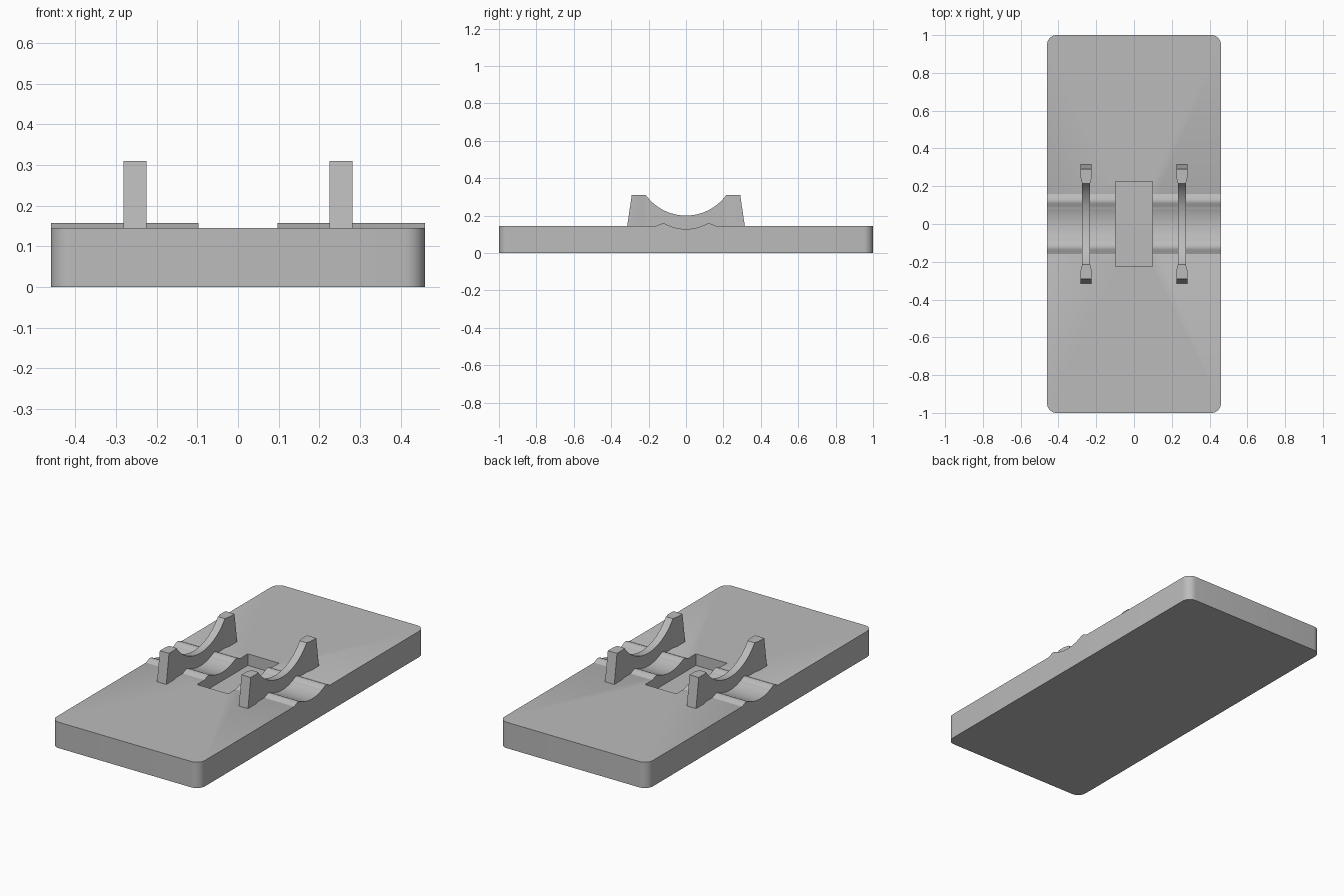
import bpy, bmesh, math

if "Cube" in bpy.data.objects:
    bpy.data.objects.remove(bpy.data.objects["Cube"])

grey = bpy.data.materials.new("plain grey")
grey.use_nodes = True
grey.diffuse_color = (0.5, 0.5, 0.5, 1)
grey.node_tree.nodes["Principled BSDF"].inputs["Base Color"].default_value = (0.5, 0.5, 0.5, 1)

TOP = 0.145
HALF_X, HALF_Y = 0.46, 1.0
GROOVE_R, GROOVE_Z = 0.235, 0.363
SADDLE_R, SADDLE_Z = 0.265, 0.465
POCKET_X = 0.097


def loft(name, sections, smooth=True):
    """Skin a chain of equal-length closed sections and cap the ends."""
    bm = bmesh.new()
    rings = [[bm.verts.new(p) for p in s] for s in sections]
    n = len(rings[0])
    for a, b in zip(rings, rings[1:]):
        for i in range(n):
            j = (i + 1) % n
            bm.faces.new((a[i], a[j], b[j], b[i]))
    bm.faces.new(rings[0])
    bm.faces.new(rings[-1])
    bmesh.ops.recalc_face_normals(bm, faces=bm.faces)
    mesh = bpy.data.meshes.new(name)
    bm.to_mesh(mesh)
    bm.free()
    mesh.materials.append(grey)
    obj = bpy.data.objects.new(name, mesh)
    bpy.context.collection.objects.link(obj)
    if smooth:
        finish(obj)
    return obj


def finish(obj):
    bpy.ops.object.select_all(action="DESELECT")
    obj.select_set(True)
    bpy.context.view_layer.objects.active = obj
    bpy.ops.object.shade_smooth_by_angle(angle=math.radians(25))


def block(name, hx, hy, z0, z1):
    corners = [(-hx, -hy), (hx, -hy), (hx, hy), (-hx, hy)]
    return loft(name, [[(x, y, z) for x, y in corners] for z in (z0, z1)], False)


def cut(target, cutter):
    mod = target.modifiers.new("cut", "BOOLEAN")
    mod.operation = "DIFFERENCE"
    mod.solver = "EXACT"
    mod.object = cutter
    bpy.context.view_layer.objects.active = target
    bpy.ops.object.modifier_apply(modifier=mod.name)
    bpy.data.objects.remove(cutter)


# Base plate with rounded corners
r = 0.05
outline = []
for k, (sx, sy) in enumerate([(1, 1), (-1, 1), (-1, -1), (1, -1)]):
    for i in range(9):
        a = math.radians(90 * k + 90 * i / 8)
        outline.append((sx * (HALF_X - r) + r * math.cos(a),
                        sy * (HALF_Y - r) + r * math.sin(a)))
base = loft("base_plate", [[(x, y, z) for x, y in outline] for z in (0, TOP)], False)

# Shallow round groove across the plate
circle = [(GROOVE_R * math.cos(math.tau * i / 96), GROOVE_Z + GROOVE_R * math.sin(math.tau * i / 96))
          for i in range(96)]
cut(base, loft("groove_cutter", [[(x, y, z) for y, z in circle] for x in (-1, 1)], False))

# Rectangular centre pocket
cut(base, block("pocket_cutter", POCKET_X, 0.225, 0.08, 0.4))
finish(base)

# Raised lips beside the groove
lip = [(0.12, 0.135), (0.16, TOP), (0.146, 0.15), (0.135, 0.1555), (0.125, 0.158), (0.115, 0.157)]
for y in (0.108, 0.1, 0.094, 0.088):
    lip.append((y, GROOVE_Z - math.sqrt(GROOVE_R ** 2 - y * y)))
for side, sx in (("left", 1), ("right", -1)):
    for end, sy in (("front", -1), ("back", 1)):
        loft(f"{end}_{side}_groove_lip",
             [[(sx * x, sy * y, z) for y, z in lip] for x in (POCKET_X, HALF_X)])


# Saddle ribs: wide sloping posts joined by a thin concave web
def rib_section(cx, y_low, y_high, z, half):
    return [(cx - half, y_low, 0.12), (cx + half, y_low, 0.12),
            (cx + half, y_high, z), (cx - half, y_high, z)]


post = [(0.318, 0.29, 0.31, 0.0285), (0.245, 0.245, 0.31, 0.0285), (0.216, 0.216, 0.31, 0.0215)]
arc = []
for i in range(1, 32):
    y = -0.216 * math.cos(math.pi * i / 32)
    arc.append((y, y, SADDLE_Z - math.sqrt(SADDLE_R ** 2 - y * y), 0.0215))
stations = [(-a, -b, z, h) for a, b, z, h in post] + arc + post[::-1]
for side, sx in (("left", 1), ("right", -1)):
    loft(f"{side}_saddle_rib", [rib_section(sx * 0.2535, *s) for s in stations])
